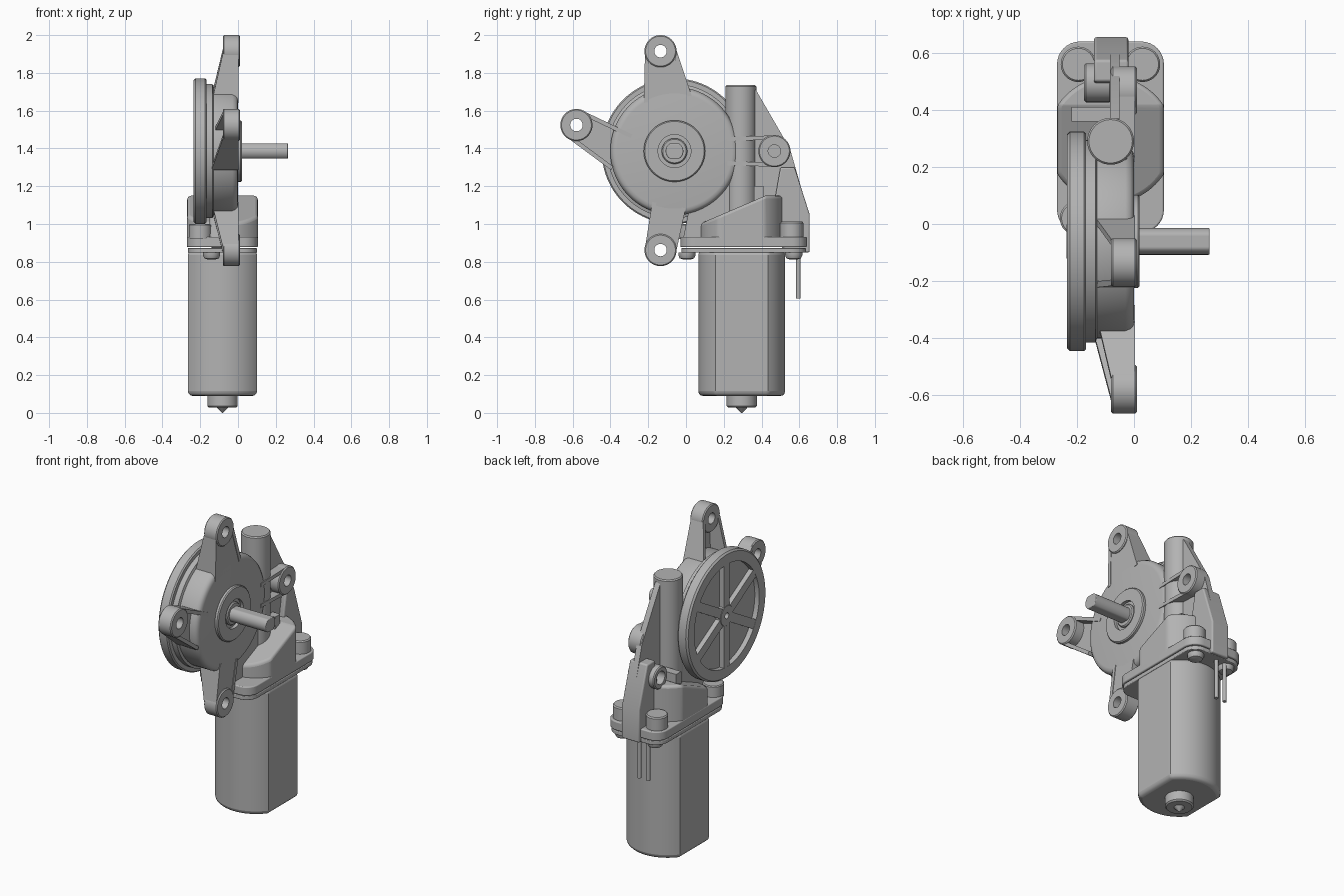
import bpy, bmesh, math
from mathutils import Vector

cube = bpy.data.objects.get("Cube")
if cube:
    bpy.data.objects.remove(cube, do_unlink=True)

metal = bpy.data.materials.new("cast_grey")
metal.use_nodes = True
GREY = (0.45, 0.45, 0.45, 1)
metal.diffuse_color = GREY
metal.node_tree.nodes["Principled BSDF"].inputs["Base Color"].default_value = GREY
parts = []


def finish(name, bm, bevel=0):
    bmesh.ops.recalc_face_normals(bm, faces=bm.faces)
    mesh = bpy.data.meshes.new(name)
    bm.to_mesh(mesh)
    bm.free()
    mesh.materials.append(metal)
    ob = bpy.data.objects.new(name, mesh)
    bpy.context.collection.objects.link(ob)
    if bevel:
        mod = ob.modifiers.new("soft_edges", "BEVEL")
        mod.width, mod.segments = bevel, 3
        mod.limit_method, mod.angle_limit = "ANGLE", math.radians(40)
    parts.append(ob)
    return ob


def extrude(name, points, offset, bevel=0):
    """Extrude a flat 3D outline along an offset vector."""
    bm = bmesh.new()
    face = bm.faces.new([bm.verts.new(p) for p in points])
    out = bmesh.ops.extrude_face_region(bm, geom=[face])["geom"]
    bmesh.ops.translate(bm, vec=offset, verts=[v for v in out if isinstance(v, bmesh.types.BMVert)])
    return finish(name, bm, bevel)


def side_prism(name, yz, x0, x1, bevel=0):
    return extrude(name, [(x0, y, z) for y, z in yz], (x1 - x0, 0, 0), bevel)


def up_prism(name, xy, z0, z1, bevel=0):
    return extrude(name, [(x, y, z0) for x, y in xy], (0, 0, z1 - z0), bevel)


def lathe(name, profile, centre, axis="X", ring=False, steps=64):
    """Turn (radius, height) points about an axis; a ring profile is closed."""
    bm = bmesh.new()
    c = Vector(centre)
    rows = []
    for r, h in profile:
        row = []
        for i in range(steps):
            a = math.tau * i / steps
            u, v = r * math.cos(a), r * math.sin(a)
            row.append(bm.verts.new(c + Vector((h, u, v) if axis == "X" else (u, v, h))))
        rows.append(row)
    pairs = list(zip(rows, rows[1:])) + ([(rows[-1], rows[0])] if ring else [])
    for a, b in pairs:
        for i in range(steps):
            j = (i + 1) % steps
            bm.faces.new((a[i], a[j], b[j], b[i]))
    if not ring:
        bm.faces.new(rows[0])
        bm.faces.new(rows[-1])
    return finish(name, bm)


def tube(name, r0, r1, x0, x1, centre, axis="X"):
    e = 0.006
    return lathe(name, [(r0, x0), (r1 - e, x0), (r1, x0 + e), (r1, x1 - e), (r1 - e, x1), (r0, x1)],
                 centre, axis, ring=True)


def rounded_rect(x0, x1, y0, y1, r):
    pts = []
    for k, (cx, cy) in enumerate([(x1 - r, y1 - r), (x0 + r, y1 - r), (x0 + r, y0 + r), (x1 - r, y0 + r)]):
        for i in range(9):
            a = math.pi / 2 * (k + i / 8)
            pts.append((cx + r * math.cos(a), cy + r * math.sin(a)))
    return pts


def can_outline(r, flat):
    """Circle with two flat sides facing left and right."""
    return [(-0.082 + max(-flat, min(flat, r * math.cos(a))), 0.295 + r * math.sin(a))
            for a in (math.tau * i / 96 for i in range(96))]


# Gear housing and its rim
HUB = (0, -0.061, 1.386)
lathe("gear_housing", [(0.355, -0.175), (0.355, -0.135), (0.34, -0.13), (0.34, -0.03), (0.333, -0.013),
                       (0.322, -0.003), (0.305, 0)], HUB, steps=96)

# Spoked round cover
lathe("cover_plate", [(0.378, -0.205), (0.385, -0.2), (0.385, -0.175), (0.378, -0.168)], HUB, steps=96)
lathe("cover_rim", [(0.315, -0.2), (0.315, -0.235), (0.375, -0.235), (0.385, -0.225), (0.385, -0.2)],
      HUB, ring=True, steps=96)
tube("cover_hub", 0.018, 0.065, -0.236, -0.2, HUB)
for i in range(6):
    a = math.pi / 2 + i * math.pi / 3
    d, n = Vector((0, math.cos(a), math.sin(a))), Vector((0, -math.sin(a), math.cos(a)))
    base = Vector(HUB) + Vector((-0.234, 0, 0))
    extrude("cover_spoke", [base + d * r + n * w for r, w in
                            ((0.045, -0.028), (0.33, -0.028), (0.33, 0.028), (0.045, 0.028))], (0.034, 0, 0))

# Output shaft with flats and its collar
tube("shaft_collar", 0.087, 0.163, -0.02, 0.02, HUB)
tube("shaft_bush", 0.04, 0.068, -0.02, 0.016, HUB)
shaft = [(HUB[1] + 0.047 * math.cos(a), HUB[2] + max(-0.04, min(0.04, 0.047 * math.sin(a))))
         for a in (math.tau * i / 48 for i in range(48))]
side_prism("output_shaft", shaft, -0.02, 0.265, 0.004)


# Mounting arms: bored boss, two tapering ribs and a web
def arm(name, boss, base, half, web, thick=0.022, depth=-0.14):
    b, e = Vector((0, *boss)), Vector((0, *base))
    d = (e - b).normalized()
    n = Vector((0, -d.z, d.y))
    tube(name + "_boss", 0.033, 0.085, -0.08, 0.01, b)
    for s in (-1, 1):
        p, q = b + n * s * 0.083, e + n * s * half
        front, back = Vector((0.003, 0, 0)), Vector((-0.08, 0, 0))
        extrude(name + "_rib", [p + front, q + front, q + Vector((depth, 0, 0)), p + back], -n * s * thick)
    if web is not None:
        p = b + d * 0.055
        extrude(name + "_web", [p + n * 0.07, e + n * (half - 0.01), e - n * (half - 0.01), p - n * 0.07],
                (0.025, 0, 0)).location.x = web


arm("top_arm", (-0.135, 1.915), (-0.097, 1.66), 0.128, -0.025)
arm("front_arm", (-0.58, 1.524), (-0.34, 1.38), 0.11, -0.075)
arm("lower_arm", (-0.135, 0.862), (-0.09, 1.1), 0.09, -0.025)
arm("rear_arm", (0.468, 1.386), (0.22, 1.386), 0.075, None, depth=-0.09)

# Worm tube and the neck joining it to the gear housing
lathe("worm_tube", [(0.082, 1.0), (0.082, 1.728), (0.076, 1.735)], (-0.082, 0.29, 0), "Z", steps=48)
side_prism("worm_neck", [(-0.02, 0.9), (0.3, 0.9), (0.3, 1.55), (0.12, 1.6)], -0.15, -0.025, 0.01)

# Stiffening gusset behind the tube, with the terminal block
side_prism("gusset", [(0.3, 0.93), (0.3, 1.72), (0.37, 1.71), (0.55, 1.4), (0.65, 1.05), (0.65, 0.9)],
           -0.085, -0.05)
side_prism("terminal_block", [(0.47, 0.9), (0.47, 1.13), (0.5, 1.3), (0.575, 1.3), (0.655, 1.05), (0.655, 0.85),
                              (0.55, 0.85)], -0.14, -0.02, 0.008)
tube("terminal_ring", 0.04, 0.068, -0.175, -0.08, (0, 0.495, 1.2))
side_prism("cross_rib", [(0.36, 0.93), (0.41, 0.93), (0.41, 1.2), (0.36, 1.2)], -0.22, 0.0)

# Motor cap with a sloped front shoulder
cap = up_prism("motor_cap", can_outline(0.222, 0.187), 0.9, 1.15)
bm = bmesh.new()
bm.from_mesh(cap.data)
cut = bmesh.ops.bisect_plane(bm, geom=bm.verts[:] + bm.edges[:] + bm.faces[:], plane_co=(0, 0.42, 1.15),
                             plane_no=(0, -0.15, 0.35), clear_outer=True)
bmesh.ops.holes_fill(bm, edges=[g for g in cut["geom_cut"] if isinstance(g, bmesh.types.BMEdge)])
bmesh.ops.recalc_face_normals(bm, faces=bm.faces)
bm.to_mesh(cap.data)
bm.free()
mod = cap.modifiers.new("soft_edges", "BEVEL")
mod.width, mod.segments = 0.015, 3

# Flange plates, screw pads and screws
up_prism("flange", rounded_rect(-0.27, 0.105, -0.03, 0.64, 0.08), 0.877, 0.932, 0.006)
up_prism("motor_flange", rounded_rect(-0.265, 0.1, -0.025, 0.635, 0.08), 0.848, 0.873, 0.004)
for x in (-0.195, 0.03):
    lathe("rear_pad", [(0.062, 0.92), (0.062, 1.005), (0.056, 1.012)], (x, 0.56, 0), "Z", steps=32)
lathe("front_pad", [(0.06, 0.92), (0.06, 0.995), (0.054, 1.0)], (-0.2, 0.02, 0), "Z", steps=32)
for x, y in ((-0.14, 0.005), (-0.19, 0.57), (0.03, 0.57)):
    lathe("flange_screw", [(0.02, 0.812), (0.038, 0.818), (0.046, 0.835), (0.046, 0.85)], (x, y, 0), "Z", steps=32)

# Motor can, end bearing with pointed tip, and terminal pins
up_prism("motor_can", can_outline(0.23, 0.183), 0.09, 0.86, 0.025)
lathe("end_bearing", [(0.025, 0.0), (0.03, 0.028), (0.072, 0.028), (0.08, 0.036), (0.08, 0.1)],
      (-0.082, 0.295, 0), "Z", steps=48).data.vertices
for v in parts[-1].data.vertices:
    if v.co.z < 0.01:
        v.co.x, v.co.y = -0.082 + (v.co.x + 0.082) * 0.1, 0.295 + (v.co.y - 0.295) * 0.1
for x in (-0.1, -0.16):
    lathe("terminal_pin", [(0.012, 0.605), (0.012, 0.86)], (x, 0.595, 0), "Z", steps=16)

# Smooth shading with crisp edges
bpy.ops.object.select_all(action="DESELECT")
for ob in parts:
    ob.select_set(True)
bpy.context.view_layer.objects.active = parts[0]
bpy.ops.object.shade_smooth_by_angle(angle=math.radians(35))
